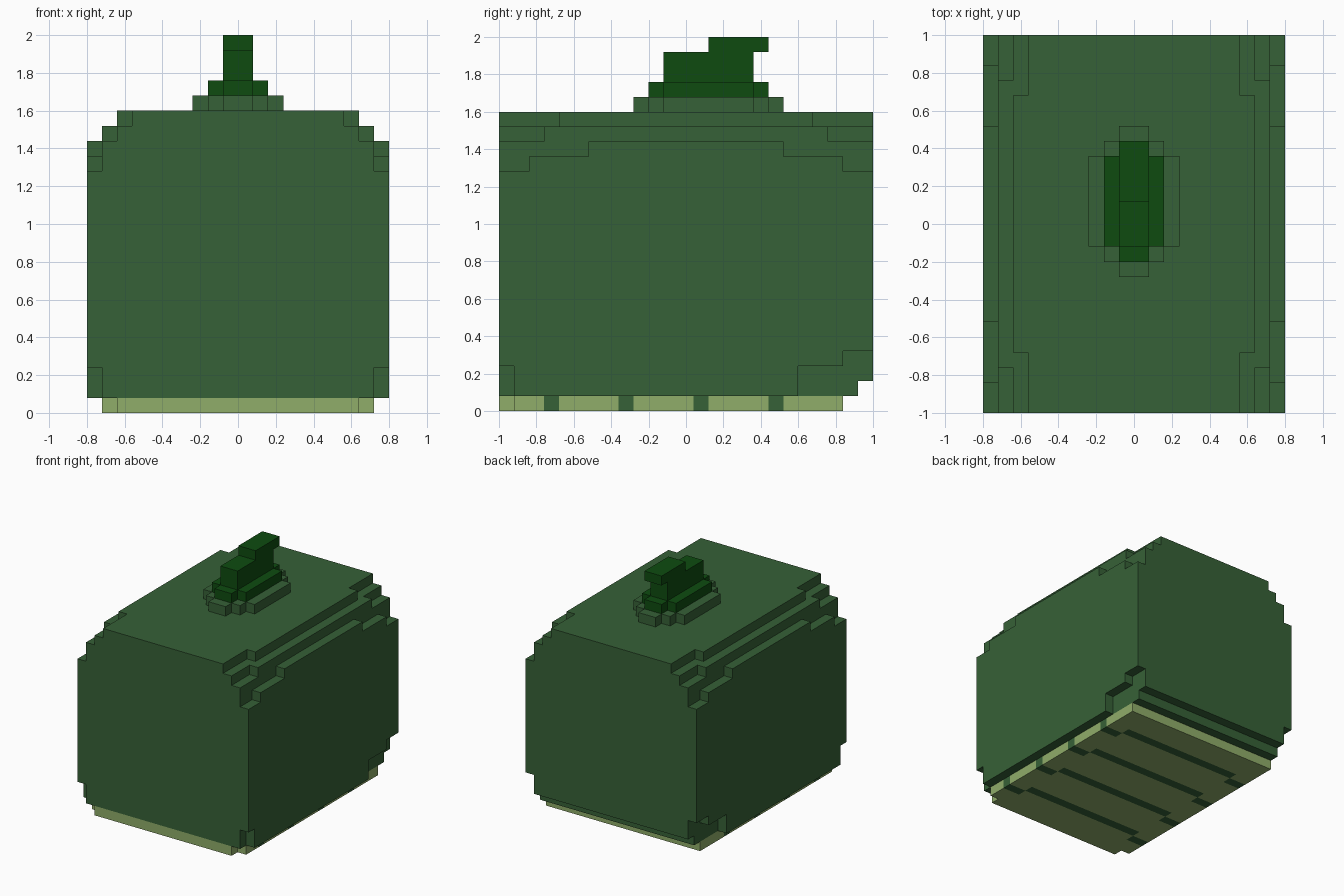
import bpy, bmesh

if "Cube" in bpy.data.objects:
    bpy.data.objects.remove(bpy.data.objects["Cube"])

U = 0.08  # size of one block


def material(name, rgb):
    m = bpy.data.materials.new(name)
    m.diffuse_color = (*rgb, 1)
    m.use_nodes = True
    m.node_tree.nodes["Principled BSDF"].inputs["Base Color"].default_value = m.diffuse_color
    return m


BODY = material("leaf_green", (0.037, 0.119, 0.038))
STEM = material("dark_green", (0.0044, 0.071, 0.0052))
SOLE = material("pale_green", (0.279, 0.418, 0.144))


def cells(boxes):
    """Blocks filled by x-symmetric boxes (half width, y0, y1, z0, z1)."""
    return {(i, j, k) for w, j0, j1, k0, k1 in boxes
            for i in range(-w, w) for j in range(j0, j1) for k in range(k0, k1)}


def build(name, blocks, mats, rule=lambda c: 0):
    """Outer skin of a set of blocks, with coplanar faces merged."""
    bm = bmesh.new()
    verts = {}

    def vert(p):
        if p not in verts:
            verts[p] = bm.verts.new((p[0] * U, p[1] * U - 1, p[2] * U))
        return verts[p]

    for c in sorted(blocks):
        for a in range(3):
            for s in (0, 1):
                n = list(c)
                n[a] += 2 * s - 1
                if tuple(n) in blocks:
                    continue
                quad = []
                for u, v in ((0, 0), (1, 0), (1, 1), (0, 1)):
                    p = list(c)
                    p[a] += s
                    p[(a + 1) % 3] += u
                    p[(a + 2) % 3] += v
                    quad.append(vert(tuple(p)))
                f = bm.faces.new(quad if s else quad[::-1])
                f.material_index = rule(c)
    bmesh.ops.dissolve_limit(bm, angle_limit=0.01, verts=bm.verts[:],
                             edges=bm.edges[:], delimit={'MATERIAL'})
    bmesh.ops.triangulate(bm, faces=[f for f in bm.faces if len(f.verts) > 4])
    me = bpy.data.meshes.new(name)
    bm.to_mesh(me)
    bm.free()
    for m in mats:
        me.materials.append(m)
    ob = bpy.data.objects.new(name, me)
    bpy.context.collection.objects.link(ob)
    return ob


# Main body: stepped upper edges and notched lower corners
build("body", cells([
    (7, 0, 25, 2, 20), (9, 0, 24, 1, 2),                      # core and underside
    (8, 4, 21, 2, 20), (8, 0, 25, 2, 19),                     # upper step
    (9, 3, 22, 2, 19), (9, 0, 25, 2, 18),                     # middle step
    (10, 6, 19, 3, 18), (10, 2, 23, 3, 17), (10, 0, 23, 3, 16),  # side skin
    (10, 1, 20, 1, 4), (10, 0, 25, 4, 16),                    # side lower edge
]), [BODY])

# Flat underside with four body-coloured bent stripes
stripes = set()
for j in (3, 8, 13, 18):
    for i in range(-9, 9):
        stripes.add((i, j + (1 if -7 <= i < 7 else 0), 0))
build("underside_plate", cells([(8, 0, 1, 0, 1), (9, 1, 23, 0, 1)]),
      [SOLE, BODY], lambda c: int(c in stripes))

# Collar around the stem
build("stem_collar", cells([(1, 9, 19, 20, 21), (2, 10, 18, 20, 21),
                            (3, 11, 17, 20, 21)]), [BODY])

# Stem with its bent tip
build("stem", cells([(1, 10, 18, 21, 22), (2, 11, 17, 21, 22),
                     (1, 11, 17, 22, 24), (1, 14, 18, 24, 25)]), [STEM])
